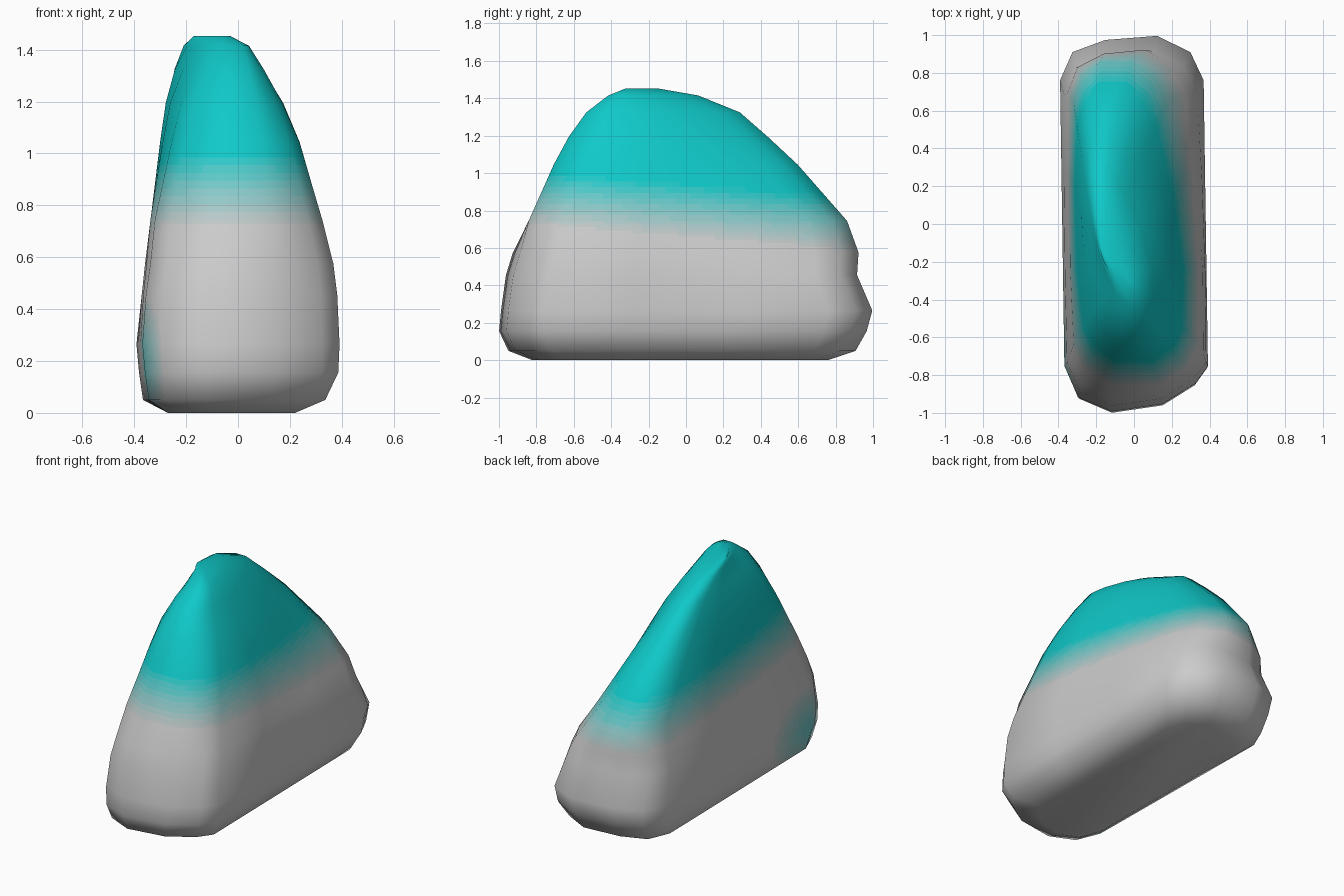
import bpy, bmesh
from mathutils import Vector

if "Cube" in bpy.data.objects:
    bpy.data.objects.remove(bpy.data.objects["Cube"])

# Horizontal outlines: z, x min, x max, y min, y max,
# narrowing toward the back, sideways lean of the back, roundness
LEVELS = [
    (0.005, -0.27, 0.22, -0.82, 0.76, 0.0, 0.0, 0.0),
    (0.055, -0.355, 0.325, -0.95, 0.91, 0.0, -0.015, 0.0),
    (0.16, -0.37, 0.375, -1.00, 0.97, 0.0, -0.015, 0.0),
    (0.27, -0.38, 0.38, -0.99, 1.00, 0.0, -0.015, 0.0),
    (0.46, -0.37, 0.375, -0.965, 0.92, 0.06, -0.015, 0.05),
    (0.58, -0.36, 0.36, -0.93, 0.93, 0.15, -0.02, 0.1),
    (0.75, -0.345, 0.32, -0.86, 0.88, 0.32, -0.02, 0.15),
    (1.05, -0.305, 0.23, -0.73, 0.62, 0.42, -0.04, 0.4),
    (1.20, -0.28, 0.165, -0.65, 0.46, 0.45, -0.05, 0.6),
    (1.33, -0.235, 0.08, -0.555, 0.31, 0.40, -0.07, 0.8),
    (1.42, -0.18, 0.01, -0.43, 0.08, 0.2, -0.08, 0.9),
    (1.457, -0.14, -0.06, -0.33, -0.14, 0.0, -0.06, 1.0),
]
QUARTER = [(1, 0.28), (1, 0.76), (0.82, 0.91), (0.36, 0.985)]
RING = (QUARTER + [(-u, v) for u, v in reversed(QUARTER)]
        + [(-u, -v) for u, v in QUARTER] + [(u, -v) for u, v in reversed(QUARTER)])
BANDS = 16


def outline(bm, z, x0, x1, y0, y1, narrow, lean, rnd):
    cx, hx, cy, hy = (x0 + x1) / 2, (x1 - x0) / 2, (y0 + y1) / 2, (y1 - y0) / 2
    ring = []
    for u, v in RING:
        p = Vector((u, v)).lerp(Vector((u, v)).normalized(), rnd)
        x = p.x - narrow * max(p.y, 0) * (p.x + 0.6)
        # blunt the front right corner, slant the back
        wob = 0
        if z < 0.7:
            wob = 0.07 * max(u, -0.2) if v < -0.9 else 0.03 * u if v > 0.95 else 0
        ring.append(bm.verts.new((cx + hx * x + lean * p.y, cy + hy * p.y + wob, z)))
    return ring


def tint(p):
    # teal cap fading down, plus a small patch low on the front left corner
    cap = (p.z + 0.08 * p.y - 0.66) / 0.29
    d = p - Vector((-0.42, -0.78, 0.17))
    patch = 1.1 - Vector((d.x / 0.13, d.y / 0.42, d.z / 0.3)).length
    return round(BANDS * min(1, max(0, cap, 0.9 * patch)))


# Coarse boulder lofted through the outlines
bm = bmesh.new()
rings = [outline(bm, *lv) for lv in LEVELS]
n = len(RING)
for a, b in zip(rings, rings[1:]):
    for i in range(n):
        j = (i + 1) % n
        bm.faces.new((a[i], a[j], b[j], b[i]))
bm.faces.new(list(reversed(rings[0])))
bm.faces.new(rings[-1])
bmesh.ops.recalc_face_normals(bm, faces=bm.faces)
bm.normal_update()

# Keep the coarse smooth normals while splitting faces finely for the colour fade
layer = bm.verts.layers.float_vector.new("soft")
for v in bm.verts:
    v[layer] = v.normal
bmesh.ops.subdivide_edges(bm, edges=bm.edges[:], cuts=9, use_grid_fill=True)
for f in bm.faces:
    f.smooth = True
    f.material_index = tint(f.calc_center_median())
normals = [Vector(v[layer]).normalized() if Vector(v[layer]).length > 0.01 else v.normal.copy()
           for v in bm.verts]

# Stand it exactly on the ground
low = min(v.co.z for v in bm.verts)
bmesh.ops.translate(bm, verts=bm.verts, vec=(0, 0, -low))

mesh = bpy.data.meshes.new("boulder")
bm.to_mesh(mesh)
bm.free()
mesh.normals_split_custom_set_from_vertices(normals)

# Grey to teal fade
for i in range(BANDS + 1):
    t = i / BANDS
    m = bpy.data.materials.new(f"fade_{i}")
    if i:
        m.diffuse_color = (0.58 * (1 - t) ** 1.5 + 0.005, 0.58, 0.58, 1)
    mesh.materials.append(m)

rock = bpy.data.objects.new("boulder", mesh)
bpy.context.collection.objects.link(rock)

for m in bpy.data.materials:
    if m.users and not m.is_grease_pencil:
        m.use_nodes = True
        m.node_tree.nodes["Principled BSDF"].inputs["Base Color"].default_value = m.diffuse_color
